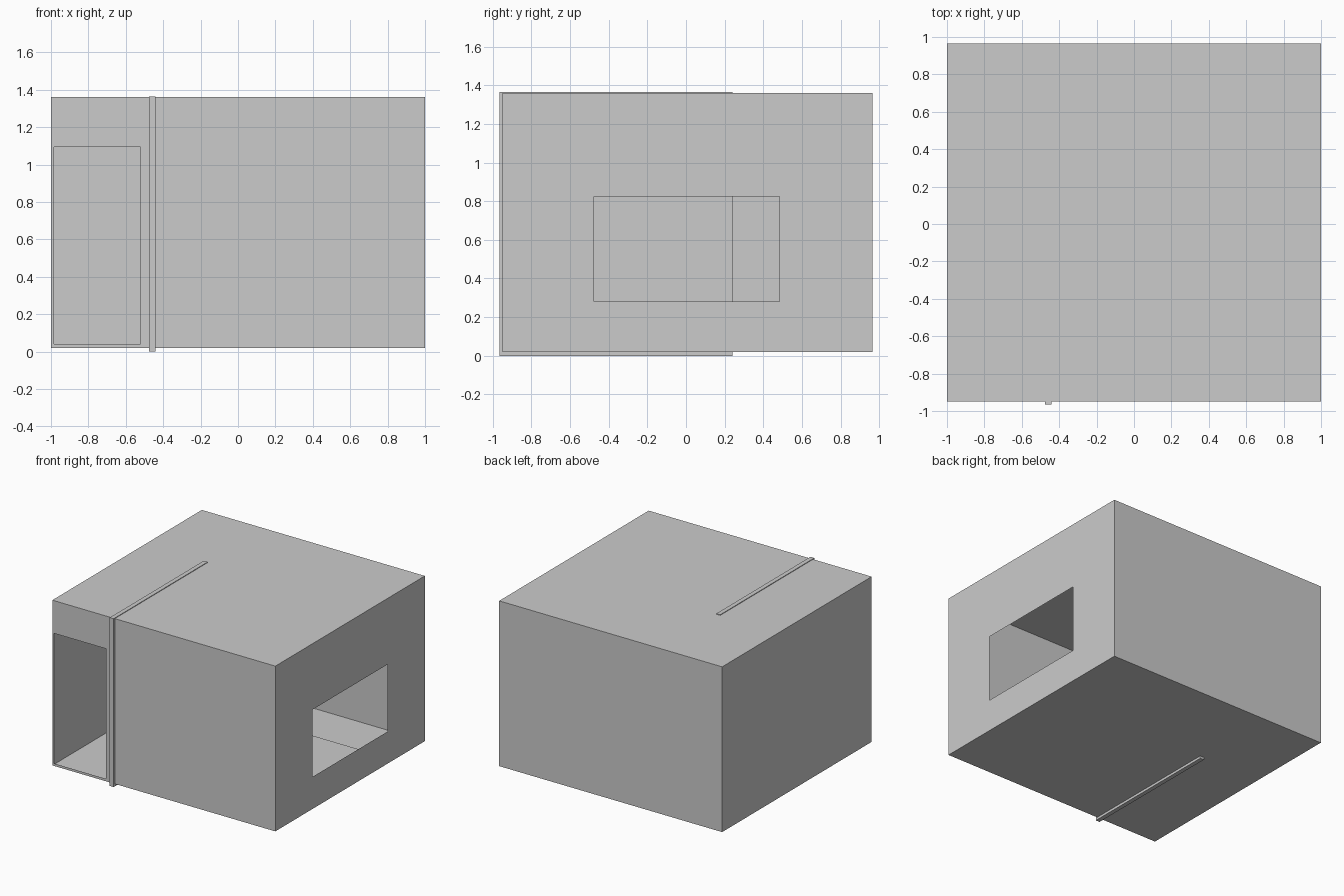
import bpy, bmesh
from mathutils import Vector

if "Cube" in bpy.data.objects:
    bpy.data.objects.remove(bpy.data.objects["Cube"])

X0, X1 = -1.0, 1.0
Y0, Y1 = -0.95, 0.965
Z0, Z1 = 0.02, 1.36


def finish(name, bm):
    mesh = bpy.data.meshes.new(name)
    bm.to_mesh(mesh)
    bm.free()
    obj = bpy.data.objects.new(name, mesh)
    bpy.context.collection.objects.link(obj)
    return obj


def box(name, lo, hi):
    bm = bmesh.new()
    bmesh.ops.create_cube(bm, size=1)
    lo, hi = Vector(lo), Vector(hi)
    for v in bm.verts:
        v.co = [(a + b) / 2 + c * (b - a) for a, b, c in zip(lo, hi, v.co)]
    return finish(name, bm)


def rect(a0, b0, a1, b1):
    return [(a0, b0), (a1, b0), (a1, b1), (a0, b1)]


def panel(bm, place, outer, hole=None):
    """Flat sheet, optionally with a rectangular opening."""
    o = [bm.verts.new(place(a, b)) for a, b in rect(*outer)]
    if hole is None:
        bm.faces.new(o)
        return
    h = [bm.verts.new(place(a, b)) for a, b in rect(*hole)]
    for i in range(4):
        j = (i + 1) % 4
        bm.faces.new((o[i], o[j], h[j], h[i]))


# hollow room shell: thin sheet walls with a doorway and a window
bm = bmesh.new()
panel(bm, lambda a, b: (a, Y0, b), (X0, Z0, X1, Z1), (-0.985, 0.04, -0.52, 1.095))
panel(bm, lambda a, b: (X1, a, b), (Y0, Z0, Y1, Z1), (-0.475, 0.28, 0.485, 0.825))
panel(bm, lambda a, b: (-a, Y1, b), (X0, Z0, X1, Z1))
panel(bm, lambda a, b: (X0, -a, b), (-Y1, Z0, -Y0, Z1))
panel(bm, lambda a, b: (a, b, Z1), (X0, Y0, X1, Y1))
panel(bm, lambda a, b: (a, -b, Z0), (X0, -Y1, X1, -Y0))
bmesh.ops.remove_doubles(bm, verts=bm.verts, dist=1e-4)
finish("room_shell", bm)

# partition wall that pokes slightly through floor, ceiling and front
box("partition_wall", (-0.475, -0.965, 0.0), (-0.44, 0.24, 1.365))

# thin floor covering seen through the window
box("floor_covering", (-0.44, -0.94, 0.021), (0.99, 0.55, 0.032))
